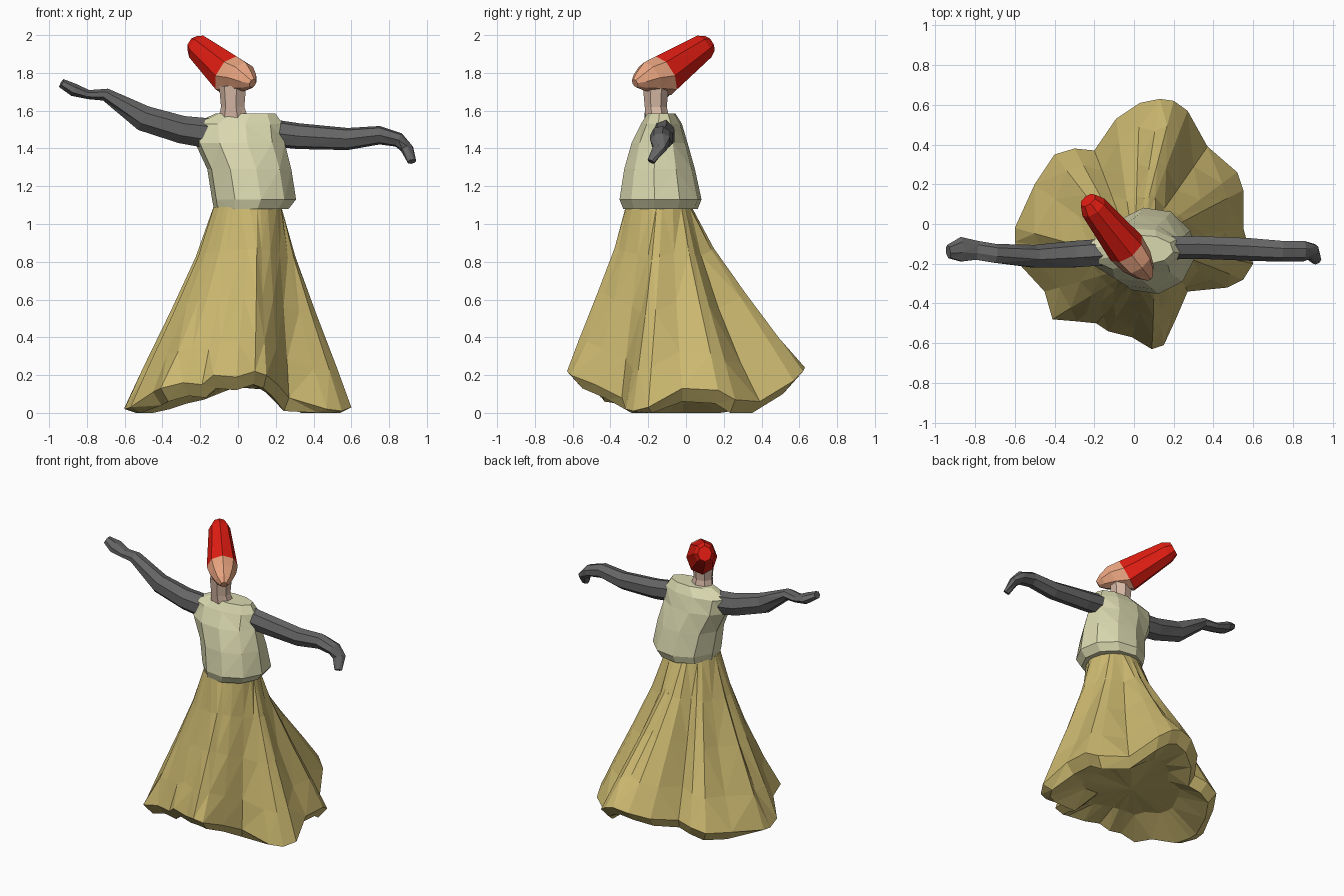
import bpy, bmesh, math
from mathutils import Vector


def material(name, rgb):
    m = bpy.data.materials.new(name)
    m.diffuse_color = (*rgb, 1)
    return m


SKIRT = material("ochre cloth", (0.60, 0.48, 0.16))
JACKET = material("pale cloth", (0.70, 0.69, 0.43))
SLEEVE = material("dark grey cloth", (0.13, 0.13, 0.13))
FACE = material("face skin", (0.83, 0.38, 0.22))
NECK = material("neck skin", (0.68, 0.48, 0.38))
FELT = material("red felt", (0.75, 0.012, 0.006))


def loft(name, rings, mat):
    """Skin a list of equal-length point rings, closing both ends."""
    bm = bmesh.new()
    vs = [[bm.verts.new(p) for p in r] for r in rings]
    n = len(vs[0])
    for a, b in zip(vs, vs[1:]):
        for i in range(n):
            j = (i + 1) % n
            bm.faces.new((a[i], a[j], b[j], b[i]))
    for ring in (vs[0], vs[-1]):
        c = bm.verts.new(sum((v.co for v in ring), Vector()) / n)
        for i in range(n):
            bm.faces.new((ring[i], ring[(i + 1) % n], c))
    bmesh.ops.triangulate(bm, faces=bm.faces[:])
    bmesh.ops.recalc_face_normals(bm, faces=bm.faces[:])
    me = bpy.data.meshes.new(name)
    bm.to_mesh(me)
    bm.free()
    me.materials.append(mat)
    ob = bpy.data.objects.new(name, me)
    bpy.context.collection.objects.link(ob)
    return ob


def tube(name, stations, sides, mat, axis=None, ref=(0, 0, 1), phase=0.0):
    """Loft ellipses along stations (x, y, z, half width, half height)."""
    pts = [Vector(s[:3]) for s in stations]
    rings = []
    for k, s in enumerate(stations):
        t = Vector(axis) if axis else pts[min(k + 1, len(pts) - 1)] - pts[max(k - 1, 0)]
        t.normalize()
        side = t.cross(Vector(ref)).normalized()
        up = side.cross(t)
        angles = [phase + 2 * math.pi * i / sides for i in range(sides)]
        rings.append([pts[k] + side * s[3] * math.cos(a) + up * s[4] * math.sin(a)
                      for a in angles])
    return loft(name, rings, mat)


# Skirt: lobed hem outline, counter-clockwise from the left
hem = [
    (-0.60, -0.09, 0.02), (-0.57, -0.21, 0.03), (-0.45, -0.34, 0.11),
    (-0.41, -0.48, 0.13), (-0.29, -0.49, 0.16), (-0.19, -0.50, 0.15),
    (-0.13, -0.54, 0.20), (-0.01, -0.57, 0.19), (0.09, -0.63, 0.22),
    (0.15, -0.61, 0.20), (0.21, -0.48, 0.15), (0.27, -0.34, 0.08),
    (0.47, -0.32, 0.02), (0.55, -0.28, 0.01), (0.60, -0.20, 0.03),
    (0.55, -0.02, 0.13), (0.55, 0.17, 0.12), (0.52, 0.26, 0.07),
    (0.37, 0.39, 0.06), (0.27, 0.57, 0.17), (0.20, 0.62, 0.22),
    (0.13, 0.63, 0.24), (0.03, 0.61, 0.22), (-0.09, 0.53, 0.18),
    (-0.20, 0.37, 0.14), (-0.30, 0.38, 0.12), (-0.40, 0.35, 0.09),
    (-0.50, 0.20, 0.07), (-0.60, -0.02, 0.03),
]
waist = Vector((0.05, -0.145, 1.09))
rings = []
for f in (0.0, 0.25, 0.52, 0.8, 1.0):
    ring = []
    for i, h in enumerate(hem):
        h = Vector(h)
        a = math.atan2(h.y - waist.y, h.x - waist.x) + 0.2   # slight swirl
        top = waist + Vector((0.18 * math.cos(a), 0.175 * math.sin(a), 0))
        p = top.lerp(h, f ** 1.22)
        p.z = top.z + (h.z - top.z) * f
        fold = 1 + (0.05 if i % 3 else -0.06) * f * (1 - f) * 3
        p.x = waist.x + (p.x - waist.x) * fold
        p.y = waist.y + (p.y - waist.y) * fold
        ring.append(p)
    rings.append(ring)
# Rolled hem and shallow cupped underside
rings.append([Vector((x * 0.9, y * 0.9, max(0, z - 0.07))) for x, y, z in hem])
rings.append([Vector((x * 0.55, y * 0.55, 0.11 + 0.2 * z)) for x, y, z in hem])
loft("skirt", rings, SKIRT)

# Jacket
tube("jacket", [
    (0.07, -0.135, 1.08, 0.20, 0.20),
    (0.085, -0.135, 1.13, 0.225, 0.22),
    (0.06, -0.14, 1.29, 0.225, 0.19),
    (0.01, -0.14, 1.43, 0.24, 0.15),
    (0.0, -0.13, 1.53, 0.24, 0.11),
    (0.04, -0.13, 1.585, 0.16, 0.075),
], 10, JACKET, axis=(0, 0, 1), ref=(0, 1, 0), phase=0.15)

# Neck
tube("neck", [
    (-0.02, -0.15, 1.55, 0.085, 0.065),
    (-0.025, -0.16, 1.62, 0.065, 0.06),
    (-0.025, -0.16, 1.73, 0.075, 0.07),
], 7, NECK, axis=(0, 0, 1), ref=(0, 1, 0))

# Head and tall hat share one tilted axis
tilt = (-0.18, 0.23, 0.145)
tube("head", [
    (0.078, -0.27, 1.745, 0.022, 0.025),
    (0.055, -0.24, 1.755, 0.055, 0.055),
    (0.015, -0.19, 1.775, 0.085, 0.09),
    (-0.04, -0.12, 1.785, 0.10, 0.115),
], 8, FACE, axis=tilt)
tube("hat", [
    (-0.04, -0.12, 1.785, 0.10, 0.115),
    (-0.205, 0.085, 1.93, 0.07, 0.075),
    (-0.232, 0.12, 1.95, 0.045, 0.05),
], 8, FELT, axis=tilt)

# Arms: one raised, one with a drooping hand
tube("raised_arm", [
    (-0.08, -0.14, 1.47, 0.07, 0.085),
    (-0.30, -0.155, 1.50, 0.07, 0.075),
    (-0.50, -0.165, 1.56, 0.06, 0.07),
    (-0.70, -0.15, 1.685, 0.05, 0.035),
    (-0.79, -0.135, 1.685, 0.05, 0.025),
    (-0.87, -0.13, 1.71, 0.065, 0.035),
    (-0.935, -0.14, 1.745, 0.035, 0.025),
], 7, SLEEVE)
tube("lowered_arm", [
    (0.12, -0.12, 1.49, 0.06, 0.075),
    (0.32, -0.115, 1.465, 0.06, 0.07),
    (0.58, -0.125, 1.45, 0.06, 0.06),
    (0.75, -0.135, 1.47, 0.055, 0.05),
    (0.85, -0.135, 1.445, 0.055, 0.04),
    (0.895, -0.14, 1.40, 0.045, 0.03),
    (0.92, -0.185, 1.33, 0.025, 0.02),
], 7, SLEEVE)
